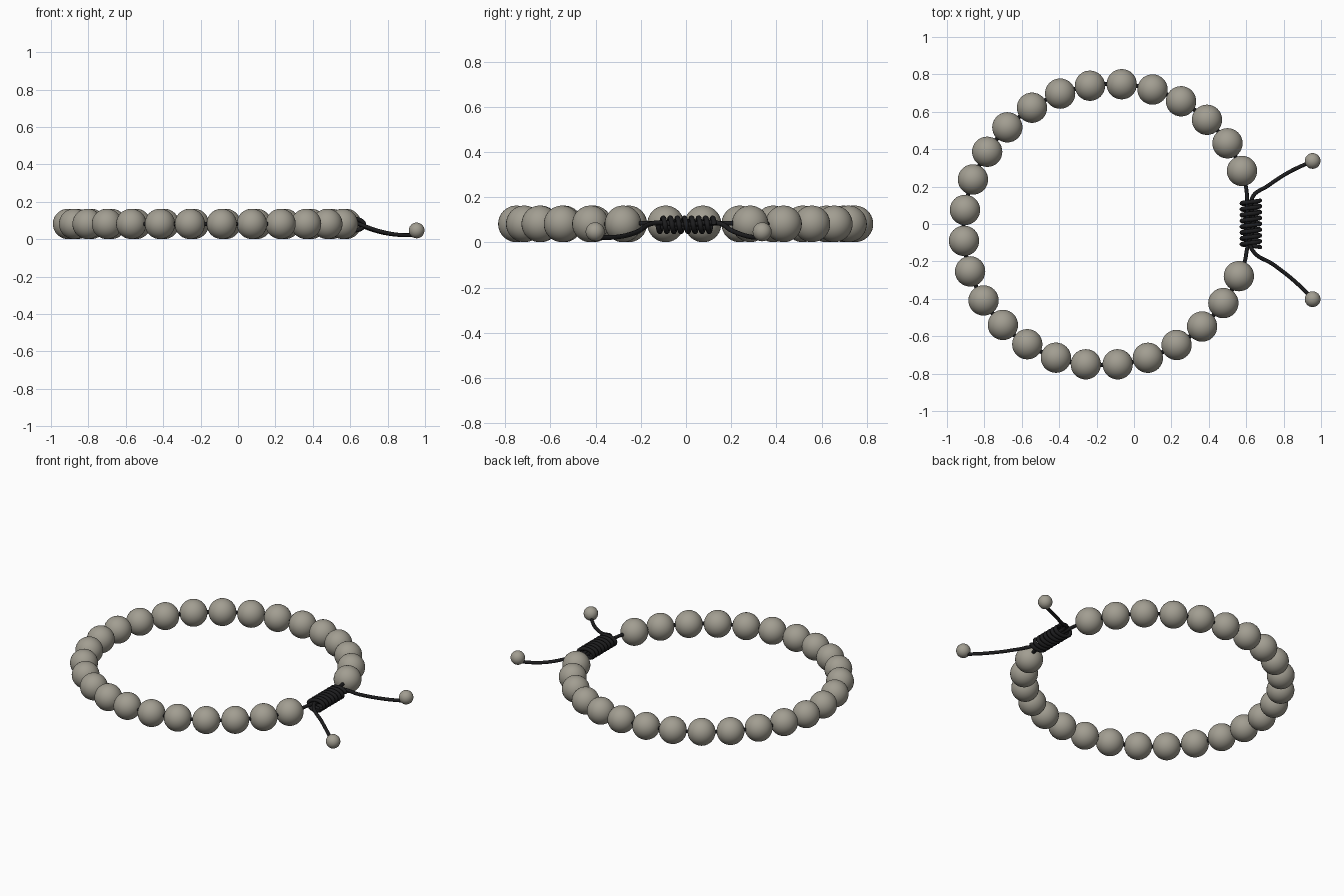
import bpy, bmesh, math
from mathutils import Vector

if "Cube" in bpy.data.objects:
    bpy.data.objects.remove(bpy.data.objects["Cube"])


def material(name, rgb):
    m = bpy.data.materials.new(name)
    m.diffuse_color = (*rgb, 1)
    m.use_nodes = True
    m.node_tree.nodes["Principled BSDF"].inputs["Base Color"].default_value = m.diffuse_color
    return m


STONE = material("warm grey stone", (0.36, 0.34, 0.285))
CORD = material("black cord", (0.012, 0.012, 0.013))
BEAD_R, BEAD_Z, COUNT = 0.081, 0.082, 26


def bead(name, loc, radius, heading=0.0):
    bm = bmesh.new()
    bmesh.ops.create_uvsphere(bm, u_segments=32, v_segments=20, radius=radius)
    for f in bm.faces:
        f.smooth = True
    me = bpy.data.meshes.new(name)
    bm.to_mesh(me)
    bm.free()
    me.materials.append(STONE)
    ob = bpy.data.objects.new(name, me)
    ob.location = loc
    ob.rotation_euler.z = heading
    bpy.context.collection.objects.link(ob)


def cord(name, points, radius, smooth_path=True):
    """Round cord swept along a path, turned into a mesh."""
    cu = bpy.data.curves.new(name, 'CURVE')
    cu.dimensions = '3D'
    cu.bevel_depth = radius
    cu.bevel_resolution = 3
    cu.use_fill_caps = True
    if smooth_path:
        sp = cu.splines.new('BEZIER')
        sp.resolution_u = 8
        sp.bezier_points.add(len(points) - 1)
        for bp, p in zip(sp.bezier_points, points):
            bp.co = p
            bp.handle_left_type = bp.handle_right_type = 'AUTO'
    else:
        sp = cu.splines.new('POLY')
        sp.points.add(len(points) - 1)
        for pt, p in zip(sp.points, points):
            pt.co = (*p, 1)
    tmp = bpy.data.objects.new(name + "_path", cu)
    bpy.context.collection.objects.link(tmp)
    bpy.context.view_layer.update()
    dg = bpy.context.evaluated_depsgraph_get()
    me = bpy.data.meshes.new_from_object(tmp.evaluated_get(dg))
    bpy.data.objects.remove(tmp)
    me.name = name
    me.materials.clear()
    me.materials.append(CORD)
    for p in me.polygons:
        p.use_smooth = True
    bpy.context.collection.objects.link(bpy.data.objects.new(name, me))


def loop_point(a):
    """Slightly oval, tilted bracelet outline."""
    r = 0.7595 + 0.0165 * math.cos(2 * (a - math.radians(30)))
    return Vector((-0.143 + r * math.cos(a), -0.003 + r * math.sin(a), BEAD_Z))


# Sample the open loop and space the beads evenly along its length
START, END, N = math.radians(21.7), math.radians(338.6), 1000
path = [loop_point(START + (END - START) * i / N) for i in range(N + 1)]
length = [0.0]
for a, b in zip(path, path[1:]):
    length.append(length[-1] + (b - a).length)
for k in range(COUNT):
    target = length[-1] * k / (COUNT - 1)
    i = min(range(N + 1), key=lambda j: abs(length[j] - target))
    bead(f"bead_{k + 1:02d}", path[i], BEAD_R)

# Thread running through all the beads
cord("bead_thread", path[::10], 0.011, smooth_path=False)

# Two cords that cross inside the knot and leave as loose tails
upper_tail = [(0.632, 0.14, 0.086), (0.714, 0.203, 0.052),
              (0.83, 0.278, 0.026), (0.955, 0.337, 0.022)]
lower_tail = [(0.632, -0.138, 0.086), (0.75, -0.22, 0.045),
              (0.858, -0.305, 0.024), (0.955, -0.40, 0.022)]
cord("lower_tail_cord", [tuple(path[0]), (0.600, 0.19, 0.085),
     (0.605, 0.13, 0.085), (0.612, 0, 0.08)] + lower_tail, 0.0105)
cord("upper_tail_cord", [tuple(path[-1]), (0.592, -0.20, 0.085),
     (0.605, -0.13, 0.085), (0.638, 0, 0.08)] + upper_tail, 0.0105)

# Wrapped sliding knot
TURNS, STEPS = 8, 28
coil = []
for i in range(TURNS * STEPS + 1):
    a = 2 * math.pi * i / STEPS
    y = 0.126 - 0.25 * i / (TURNS * STEPS)
    coil.append((0.625 + 0.049 * math.cos(a), y, 0.078 + 0.03 * math.sin(a)))
cord("wrapped_knot", coil, 0.0115, smooth_path=False)

# Small beads closing the tails
bead("upper_end_bead", (0.955, 0.337, 0.047), 0.042)
bead("lower_end_bead", (0.955, -0.402, 0.047), 0.042)
